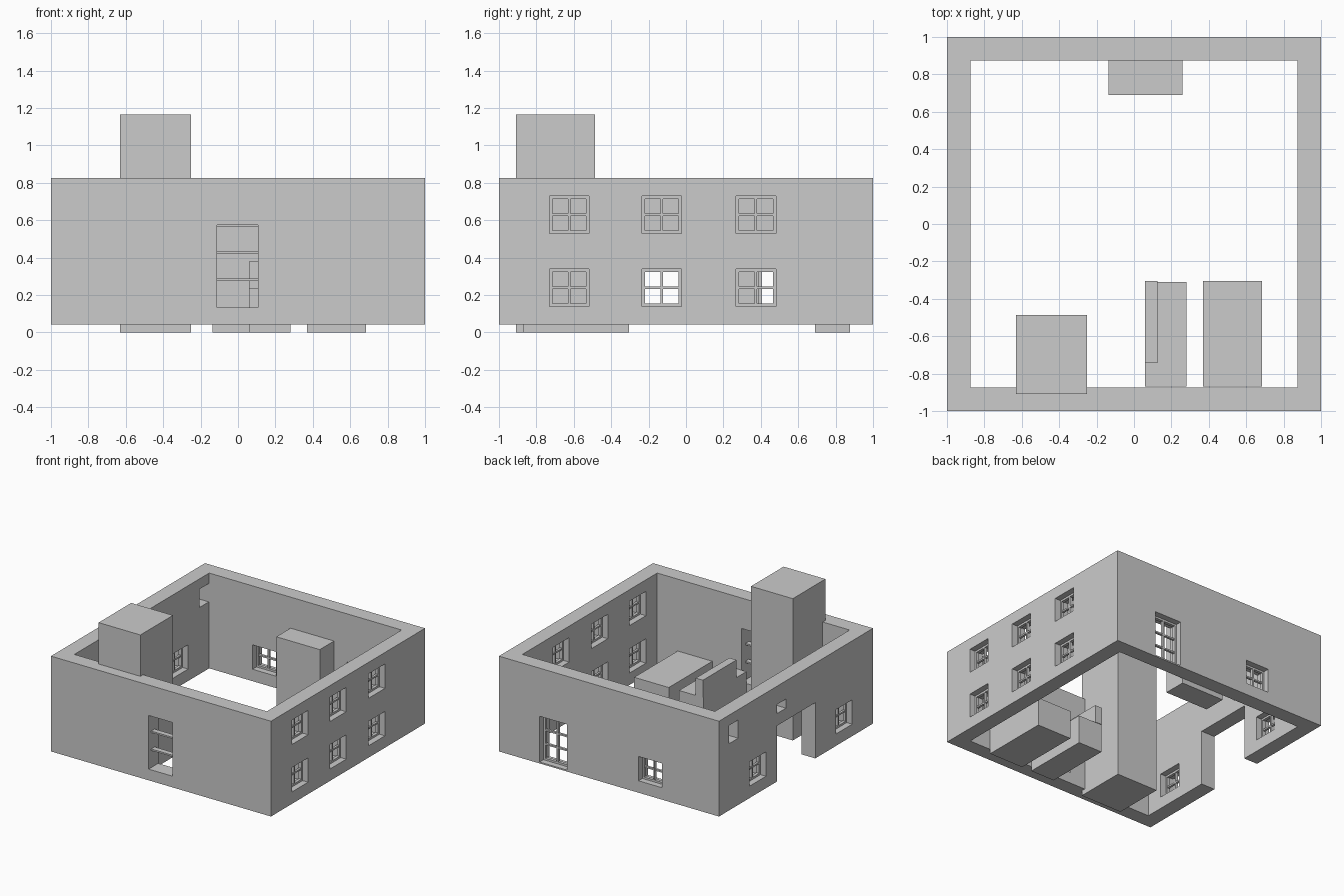
import bpy
import math
from mathutils import Matrix, Vector

if "Cube" in bpy.data.objects:
    bpy.data.objects.remove(bpy.data.objects["Cube"])

Z0, Z1, T = 0.042, 0.825, 0.125   # wall bottom, top, thickness


def box(name, x0, x1, y0, y1, z0, z1):
    bpy.ops.mesh.primitive_cube_add(size=1)
    ob = bpy.context.object
    ob.name = name
    ob.data.transform(Matrix.LocRotScale(
        Vector(((x0 + x1) / 2, (y0 + y1) / 2, (z0 + z1) / 2)), None,
        Vector((x1 - x0, y1 - y0, z1 - z0))))
    return ob


def wall_box(name, side, a0, a1, z0, z1, d0, d1):
    """Box placed along a wall: a = position along it, d = depth from its outer face."""
    if side in ('left', 'right'):
        s = 1 if side == 'right' else -1
        x = sorted((s * (1 - d0), s * (1 - d1)))
        return box(name, x[0], x[1], a0, a1, z0, z1)
    s = 1 if side == 'back' else -1
    y = sorted((s * (1 - d0), s * (1 - d1)))
    return box(name, a0, a1, y[0], y[1], z0, z1)


def cut(ob, cutter):
    cutter.hide_render = True
    m = ob.modifiers.new('cut', 'BOOLEAN')
    m.operation, m.solver, m.object = 'DIFFERENCE', 'EXACT', cutter
    bpy.context.view_layer.objects.active = ob
    bpy.ops.object.modifier_apply(modifier=m.name)
    bpy.data.objects.remove(cutter)


def opening(side, a0, a1, z0, z1):
    cut(walls, wall_box('cutter', side, a0, a1, z0, z1, -0.1, T + 0.1))


def window(name, side, a0, a1, z0, z1, cols=2, rows=2, frame=0.016, bar=0.013,
           d0=0.05, d1=0.075):
    """Opening with a recessed frame and glazing bars."""
    opening(side, a0, a1, z0, z1)
    b0, b1, c0, c1 = a0 + frame, a1 - frame, z0 + frame, z1 - frame
    if frame:
        wall_box(name + '_stile', side, a0, b0, z0, z1, d0, d1)
        wall_box(name + '_stile', side, b1, a1, z0, z1, d0, d1)
        wall_box(name + '_rail', side, b0, b1, z0, c0, d0, d1)
        wall_box(name + '_rail', side, b0, b1, c1, z1, d0, d1)
    for i in range(1, cols):
        a = b0 + (b1 - b0) * i / cols
        wall_box(name + '_upright_bar', side, a - bar / 2, a + bar / 2, c0, c1, d0, d1)
    for i in range(1, rows):
        z = c0 + (c1 - c0) * i / rows
        wall_box(name + '_cross_bar', side, b0, b1, z - bar / 2, z + bar / 2,
                 d0 + 0.003, d1 - 0.003)


# Hollow wall ring, open above and below
walls = box('walls', -1, 1, -1, 1, Z0, Z1)
cut(walls, box('cutter', -1 + T, 1 - T, -1 + T, 1 - T, -1, 2))

# Right side: two storeys of three windows
for y in (-0.73, -0.235, 0.268):
    for z in (0.14, 0.53):
        window('right_window', 'right', y, y + 0.212, z, z + 0.2)

# Left side: two windows, wide doorway and two small holes
for y in (-0.73, 0.39):
    window('left_window', 'left', y, y + 0.212, 0.14, 0.34)
opening('left', -0.25, 0.25, -0.5, 0.5)
opening('left', 0.13, 0.25, 0.6, 0.675)
opening('left', 0.75, 0.87, 0.59, 0.74)

# Back: glazed door and window
window('back_door', 'back', 0.38, 0.63, Z0 + 0.012, 0.43, cols=2, rows=3)
window('back_window', 'back', -0.48, -0.268, 0.14, 0.34)

# Front: tall opening with two cross bars
window('front_window', 'front', -0.112, 0.106, 0.134, 0.575, cols=1, rows=3, frame=0,
       d0=0.03, d1=0.08)

# Chimney and furniture blocks
box('chimney', -0.63, -0.25, -0.91, -0.487, 0, 1.165)
box('cupboard', -0.135, 0.26, 0.69, 0.878, 0, 0.57)
box('sofa_seat', 0.06, 0.28, -0.87, -0.31, 0, 0.235)
box('sofa_back', 0.06, 0.125, -0.742, -0.305, 0.235, 0.38)
box('bed', 0.37, 0.685, -0.87, -0.305, 0, 0.237)
